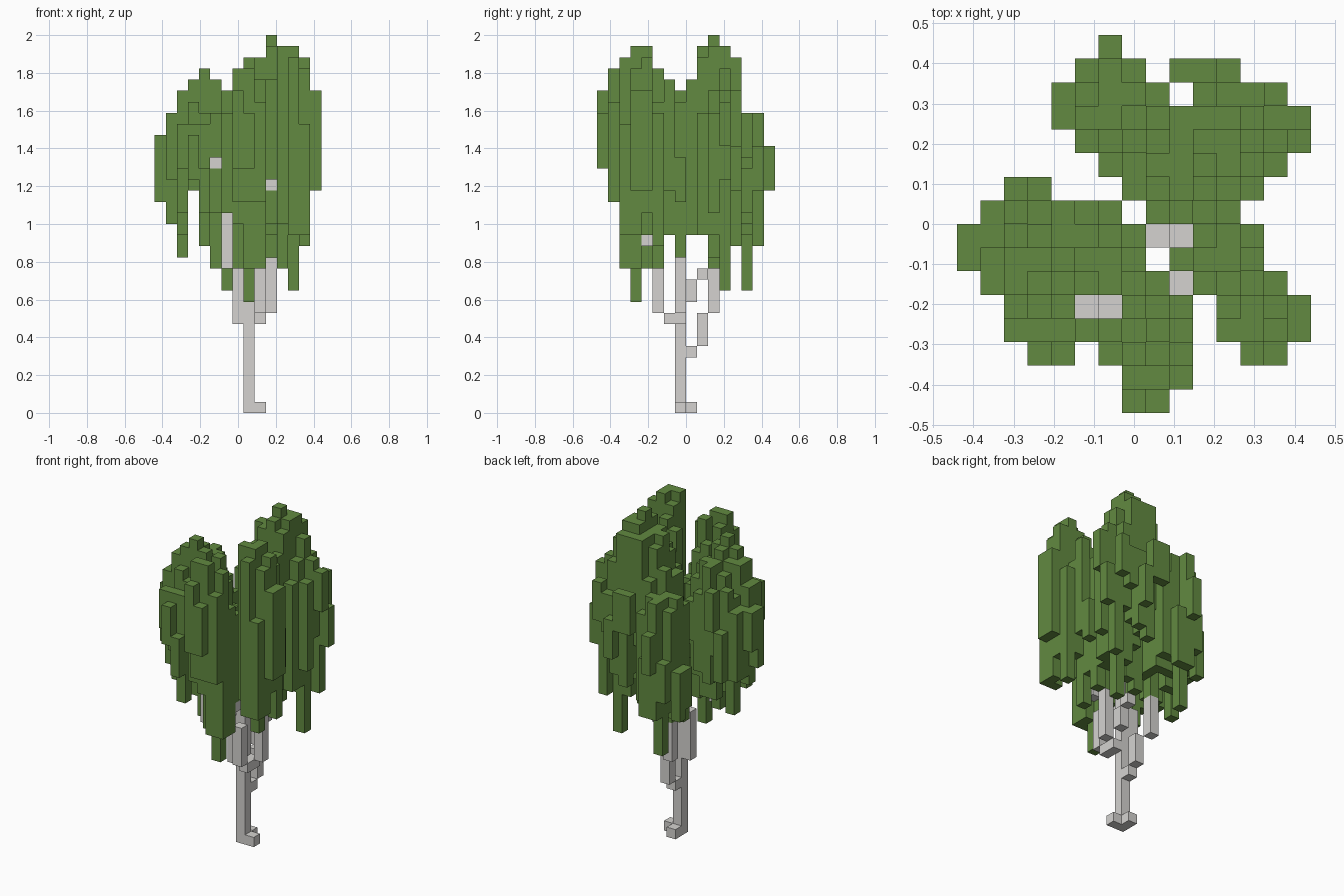
import bpy
import bmesh
import random
from mathutils import Vector

random.seed(4)
if "Cube" in bpy.data.objects:
    bpy.data.objects.remove(bpy.data.objects["Cube"], do_unlink=True)

UNIT = 2 / 34              # edge of one block
COLS, ROWS = 15, 16        # blocks across and deep


def material(name, colour):
    mat = bpy.data.materials.new(name)
    mat.use_nodes = True
    mat.diffuse_color = (*colour, 1)
    bsdf = next(n for n in mat.node_tree.nodes if n.type == "BSDF_PRINCIPLED")
    bsdf.inputs["Base Color"].default_value = (*colour, 1)
    bsdf.inputs["Roughness"].default_value = 0.9
    return mat


def block_mesh(name, blocks, mat, solid):
    """Skin a set of blocks, leaving out faces hidden by neighbours in solid."""
    bm = bmesh.new()
    for block in sorted(blocks):
        for axis in range(3):
            for sign in (-1, 1):
                near = list(block)
                near[axis] += sign
                if tuple(near) in solid:
                    continue
                u, w = (axis + 1) % 3, (axis + 2) % 3
                centre = Vector(block) + Vector((0.5, 0.5, 0.5))
                centre[axis] += sign / 2
                ring = []
                for a, b in ((-1, -1), (1, -1), (1, 1), (-1, 1)):
                    p = centre.copy()
                    p[u] += a / 2
                    p[w] += b / 2
                    p -= Vector((COLS / 2, ROWS / 2, 0))
                    ring.append(bm.verts.new(p * UNIT))
                bm.faces.new(ring if sign > 0 else ring[::-1])
    bmesh.ops.remove_doubles(bm, verts=bm.verts, dist=UNIT / 100)
    mesh = bpy.data.meshes.new(name)
    bm.to_mesh(mesh)
    bm.free()
    mesh.materials.append(mat)
    obj = bpy.data.objects.new(name, mesh)
    bpy.context.collection.objects.link(obj)
    return obj


def column(i, j, low, high):
    return {(i, j, k) for k in range(low, high)}


# Crown footprint: spans of columns in each row, front to back
SPANS = [
    [(7, 8)], [(7, 9)], [(3, 4), (6, 9), (12, 13)], [(2, 9), (11, 14)],
    [(2, 5), (7, 9), (11, 14)], [(1, 8), (10, 13)], [(0, 7), (9, 12)],
    [(0, 7), (10, 12)], [(1, 6), (8, 11)], [(2, 3), (7, 12)], [(6, 13)],
    [(5, 14)], [(4, 14)], [(4, 8), (10, 13)], [(5, 7), (9, 11)], [(6, 6)],
]
FOOTPRINT = {(i, j) for j, spans in enumerate(SPANS)
             for a, b in spans for i in range(a, b + 1)}
# Crown outline seen along each axis
TOP_X = [25, 27, 29, 30, 31, 30, 29, 31, 32, 32, 34, 33, 33, 32, 29]
LOW_X = [19, 17, 14, 20, 15, 13, 11, 13, 10, 13, 13, 13, 11, 15, 20]
TOP_Y = [29, 31, 32, 33, 33, 31, 30, 29, 30, 33, 34, 33, 32, 27, 27, 24]
LOW_Y = [22, 19, 13, 10, 13, 13, 16, 14, 16, 16, 13, 11, 15, 11, 15, 20]
# Leaf clumps: column, row, underside, peak
CLUMPS = [(3.7, 6, 13, 31), (11.8, 3.5, 13, 33.4), (7.6, 2, 11, 31.2),
          (10, 10.2, 13, 34), (6, 12.8, 12, 28)]
# Columns that reach the lowest and the highest points of the outline
HANGING = {(8, 3), (12, 11), (6, 13), (2, 7), (1, 6), (0, 6), (5, 5), (13, 12),
           (14, 12), (9, 2), (4, 3), (7, 10), (11, 5), (6, 15), (7, 0), (8, 1),
           (8, 4), (9, 10), (11, 7), (11, 6), (8, 8)}
PEAKS = {(10, 10), (11, 3), (12, 4), (12, 3), (13, 4), (12, 2), (7, 1), (4, 5),
         (7, 0), (0, 6), (14, 4), (6, 15), (1, 6), (2, 6), (6, 3), (5, 5), (3, 5),
         (6, 13), (6, 14), (10, 12), (10, 9), (11, 11), (4, 6), (4, 7), (8, 10), (9, 10)}
# Short outer columns that leave the limbs in view
LIFTED = {(6, 2): 18, (6, 3): 18, (5, 3): 23, (10, 5): 21,
          (11, 4): 16, (12, 4): 16, (13, 4): 16}

leaves = set()
for i, j in sorted(FOOTPRINT):
    reach = [((i - a) ** 2 + (j - b) ** 2, lo, hi) for a, b, lo, hi in CLUMPS]
    rim = not {(i + 1, j), (i - 1, j), (i, j + 1), (i, j - 1)} <= FOOTPRINT
    top = min(TOP_X[i], TOP_Y[j])
    if (i, j) not in PEAKS:
        dome = max(hi - 0.4 * d - 0.015 * d * d for d, lo, hi in reach)
        step = random.choice((0, 1, 2, 4, 6) if rim else (0, 0, 1, 2, 3))
        top = min(top, round(dome)) - step
    low = max(LOW_X[i], LOW_Y[j])
    if (i, j) not in HANGING:
        under = min(lo + 0.45 * d for d, lo, hi in reach)
        low = max(low, round(under) + random.choice((0, 1, 2, 4, 6)))
    low = max(low, LIFTED.get((i, j), 0))
    top = max(top, min(low + 4, TOP_X[i], TOP_Y[j]))
    leaves |= column(i, j, min(low, top - 4), top)

# Trunk with its foot, then the forking branches
wood = column(8, 7, 0, 14) | column(9, 7, 0, 1) | column(8, 8, 0, 1)
for part in [
    (7, 7, 8, 13), (6, 4, 13, 18),                      # right limb
    (9, 6, 8, 9), (9, 5, 9, 13),                        # front limb
    (9, 7, 8, 9), (10, 7, 9, 14),                       # left limb
    (8, 8, 5, 6), (8, 9, 6, 9), (7, 10, 9, 13),         # back limb
    (9, 8, 10, 12), (9, 9, 12, 13),                     # small fork
    (5, 4, 22, 23), (10, 6, 20, 21), (9, 4, 15, 16),    # twigs in the crown
]:
    wood |= column(*part)
leaves -= wood

solid = leaves | wood
block_mesh("leaf_crown", leaves, material("leaf green", (0.122, 0.255, 0.052)), solid)
block_mesh("trunk_and_branches", wood, material("pale bark", (0.66, 0.65, 0.63)), solid)
